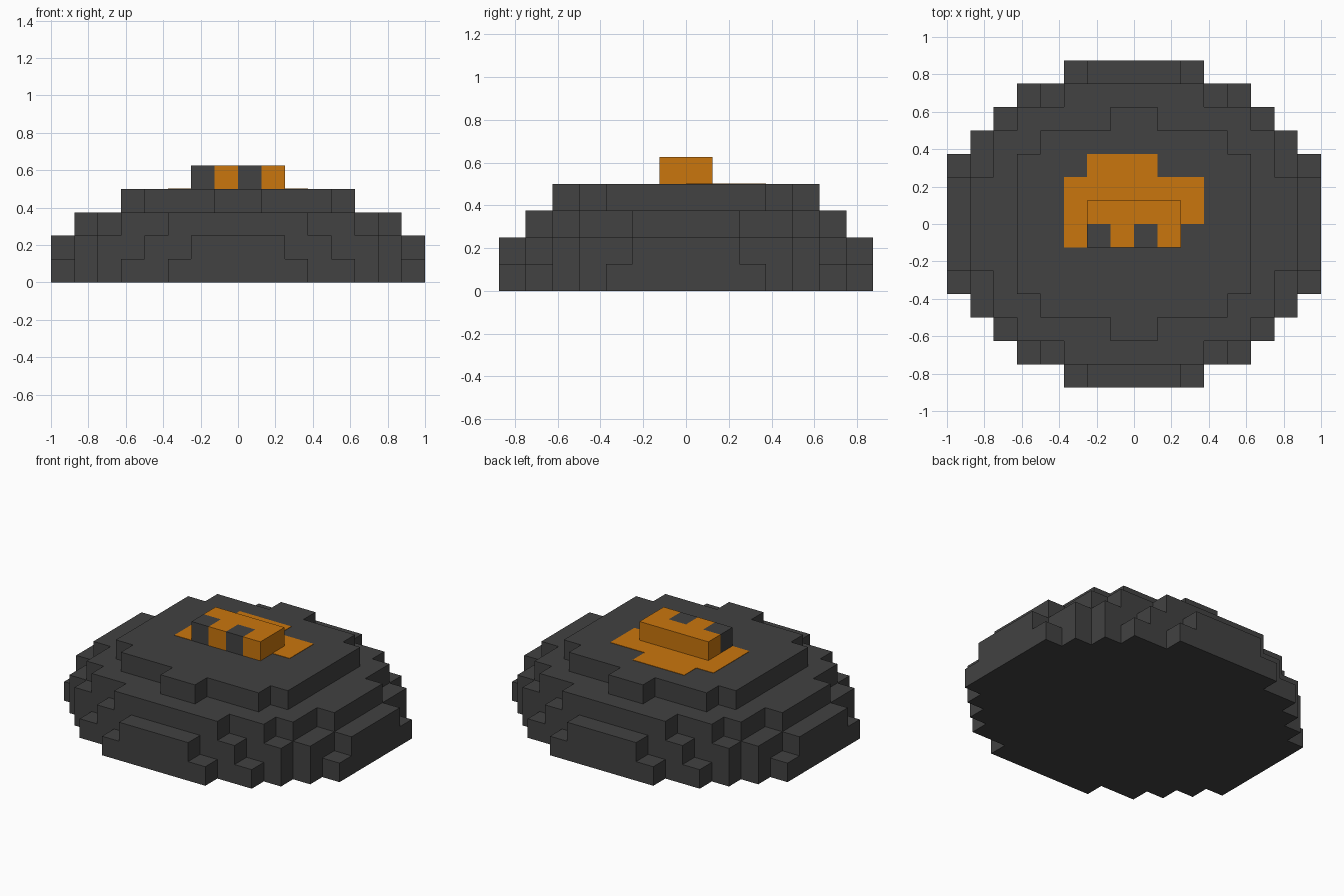
import bpy
import bmesh

UNIT = 0.125  # size of one block

cube = bpy.data.objects.get("Cube")
if cube:
    bpy.data.objects.remove(cube, do_unlink=True)


def make_material(name, color):
    mat = bpy.data.materials.new(name)
    mat.use_nodes = True
    mat.diffuse_color = color
    mat.node_tree.nodes["Principled BSDF"].inputs["Base Color"].default_value = color
    return mat


stone = make_material("dark_stone", (0.054, 0.054, 0.054, 1))
ember = make_material("ember_orange", (0.59, 0.18, 0.004, 1))


def prism(name, outline, bottom, height, mat):
    """Extrude a flat outline, given in blocks, straight up."""
    bm = bmesh.new()
    face = bm.faces.new([bm.verts.new((x * UNIT, y * UNIT, bottom * UNIT)) for x, y in outline])
    top = bmesh.ops.extrude_face_region(bm, geom=[face])
    verts = [v for v in top["geom"] if isinstance(v, bmesh.types.BMVert)]
    bmesh.ops.translate(bm, verts=verts, vec=(0, 0, height * UNIT))
    bmesh.ops.recalc_face_normals(bm, faces=bm.faces)
    mesh = bpy.data.meshes.new(name)
    bm.to_mesh(mesh)
    bm.free()
    mesh.materials.append(mat)
    obj = bpy.data.objects.new(name, mesh)
    bpy.context.collection.objects.link(obj)
    return obj


def stepped_outline(steps):
    """Mirror a quarter staircase of (half width, half depth) into a full outline."""
    quarter = [(steps[0][0], steps[0][1])]
    for (_, depth), (width, next_depth) in zip(steps, steps[1:]):
        quarter += [(width, depth), (width, next_depth)]
    left = [(-x, y) for x, y in reversed(quarter)]
    back = quarter + left
    return back + [(-x, -y) for x, y in back]


# Stepped mound, one tier per block of height
tiers = {
    "mound_base": [(8, 3), (7, 4), (6, 5), (5, 6), (3, 7)],
    "mound_lower_tier": [(8, 2), (7, 4), (6, 5), (4, 6), (2, 7)],
    "mound_upper_tier": [(7, 2), (6, 4), (5, 5), (3, 6)],
    "mound_cap": [(5, 3), (4, 4), (1, 5)],
}
for level, (name, steps) in enumerate(tiers.items()):
    prism(name, stepped_outline(steps), level, 1, stone)

# Glowing patch lying on the cap
patch = [(-3, -1), (-2, -1), (-2, 0), (3, 0), (3, 2), (1, 2), (1, 3), (-2, 3), (-2, 2), (-3, 2)]
prism("ember_patch", patch, 4, 0.02, ember)

# Raised crest with two dark blocks set into its front
crest = [(-1, -1), (0, -1), (0, 0), (1, 0), (1, -1), (2, -1), (2, 1), (-2, 1), (-2, 0), (-1, 0)]
prism("ember_crest", crest, 4, 1, ember)
for side, x in (("right", -2), ("middle", 0)):
    prism(f"crest_stone_{side}", [(x, -1), (x + 1, -1), (x + 1, 0), (x, 0)], 4, 1, stone)
